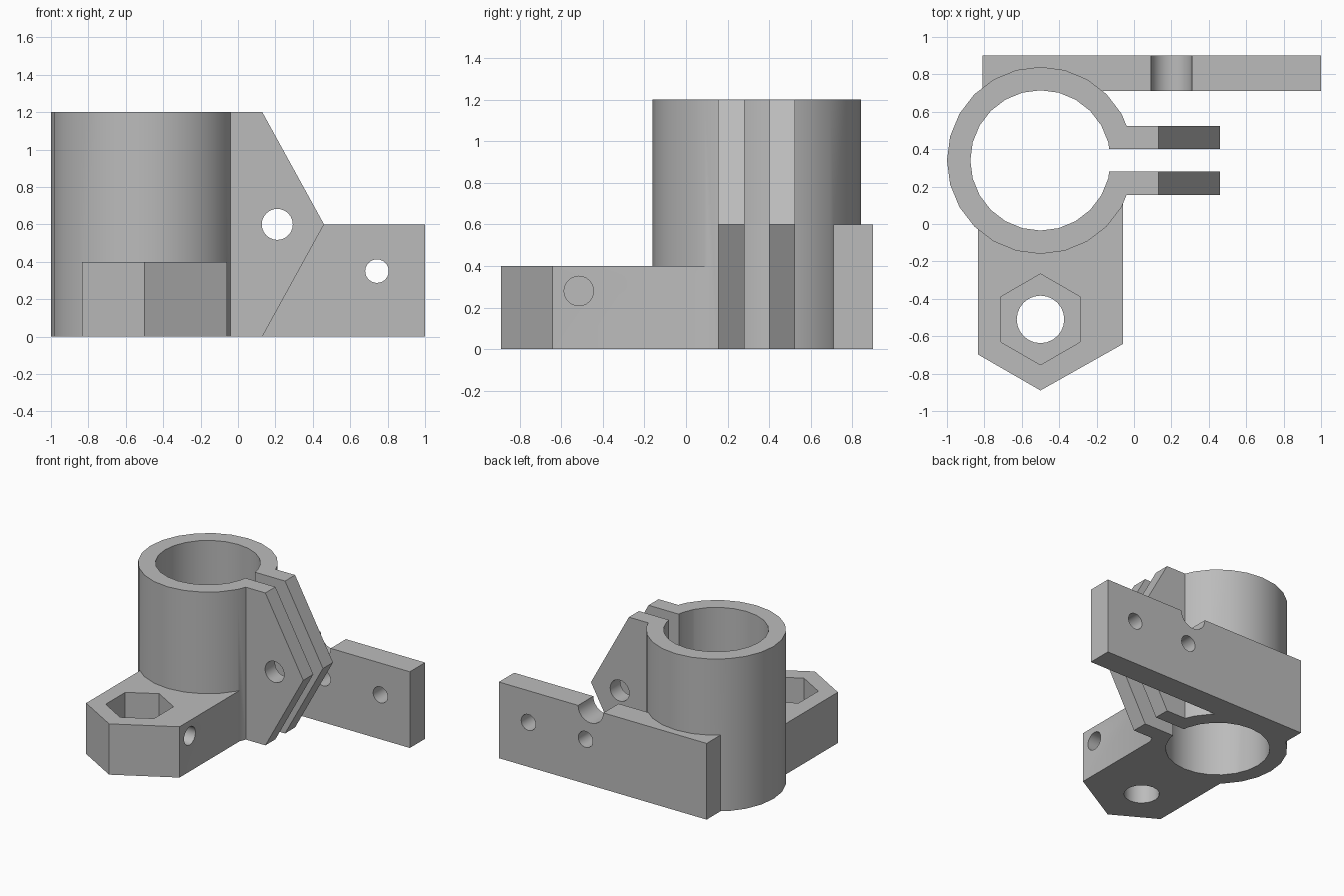
import bpy
import bmesh
import math

default = bpy.data.objects.get("Cube")
if default:
    bpy.data.objects.remove(default, do_unlink=True)

grey = bpy.data.materials.new("plain grey")
grey.use_nodes = True
colour = (0.5, 0.5, 0.5, 1)
grey.diffuse_color = colour
grey.node_tree.nodes["Principled BSDF"].inputs["Base Color"].default_value = colour


def prism(name, outline, axis, low, high):
    """Extrude a 2D outline along an axis."""
    place = {"x": lambda u, v, w: (w, u, v),
             "y": lambda u, v, w: (u, w, v),
             "z": lambda u, v, w: (u, v, w)}[axis]
    bm = bmesh.new()
    rings = [[bm.verts.new(place(u, v, w)) for u, v in outline] for w in (low, high)]
    bm.faces.new(rings[0])
    bm.faces.new(rings[1])
    n = len(outline)
    for i in range(n):
        j = (i + 1) % n
        bm.faces.new((rings[0][i], rings[0][j], rings[1][j], rings[1][i]))
    bmesh.ops.recalc_face_normals(bm, faces=bm.faces)
    mesh = bpy.data.meshes.new(name)
    bm.to_mesh(mesh)
    bm.free()
    mesh.materials.append(grey)
    obj = bpy.data.objects.new(name, mesh)
    bpy.context.collection.objects.link(obj)
    return obj


def circle(u, v, radius, sides=24, turn=0.0):
    step = math.tau / sides
    return [(u + radius * math.cos(turn + i * step),
             v + radius * math.sin(turn + i * step)) for i in range(sides)]


def rect(u0, u1, v0, v1):
    return [(u0, v0), (u1, v0), (u1, v1), (u0, v1)]


def combine(body, tool, operation):
    mod = body.modifiers.new(tool.name, "BOOLEAN")
    mod.operation = operation
    mod.solver = "EXACT"
    mod.object = tool
    bpy.context.view_layer.objects.active = body
    bpy.ops.object.modifier_apply(modifier=mod.name)
    bpy.data.objects.remove(tool, do_unlink=True)


PIPE = (-0.5, 0.34)
NUT = (-0.5, -0.51)
HEIGHT = 1.2

# Clamp barrel
body = prism("pipe_clamp_bracket", circle(*PIPE, 0.5), "z", 0, HEIGHT)

# Solid parts: nut block, pair of clamp ears, mounting plate
block = [(-0.835, 0.3), (-0.835, -0.697), (-0.5, -0.89), (-0.06, -0.642), (-0.06, 0.3)]
ear = [(-0.3, 0), (0.13, 0), (0.46, 0.6), (0.13, HEIGHT), (-0.3, HEIGHT)]
solids = [
    prism("nut_block", block, "z", 0, 0.4),
    prism("front_ear", ear, "y", 0.155, 0.3),
    prism("back_ear", ear, "y", 0.38, 0.525),
    prism("mounting_plate", rect(-0.81, 1, 0, 0.6), "y", 0.71, 0.9),
]
for solid in solids:
    combine(body, solid, "UNION")

# Cuts: pipe bore, clamp slot, nut pocket and all bolt holes
cuts = [
    prism("pipe_bore", circle(*PIPE, 0.375), "z", -0.1, 1.3),
    prism("clamp_slot", rect(-0.4, 0.6, 0.28, 0.4), "z", -0.1, 1.3),
    prism("nut_pocket", circle(*NUT, 0.243, 6, math.pi / 2), "z", 0.2, 0.5),
    prism("nut_bolt_hole", circle(*NUT, 0.127), "z", -0.1, 0.3),
    prism("set_screw_hole", circle(-0.515, 0.28, 0.071), "x", -0.45, 0.1),
    prism("ear_bolt_hole", circle(0.21, 0.6, 0.083), "y", 0.1, 0.6),
    prism("plate_notch", circle(0.2, 0.6, 0.11), "y", 0.65, 1),
]
cuts += [prism("plate_hole", circle(x, 0.35, 0.063), "y", 0.65, 1)
         for x in (0.245, 0.743)]
for cut in cuts:
    combine(body, cut, "DIFFERENCE")

# Smooth round walls, sharp corners
bpy.ops.object.select_all(action="DESELECT")
body.select_set(True)
bpy.context.view_layer.objects.active = body
bpy.ops.object.shade_smooth_by_angle(angle=math.radians(28))
